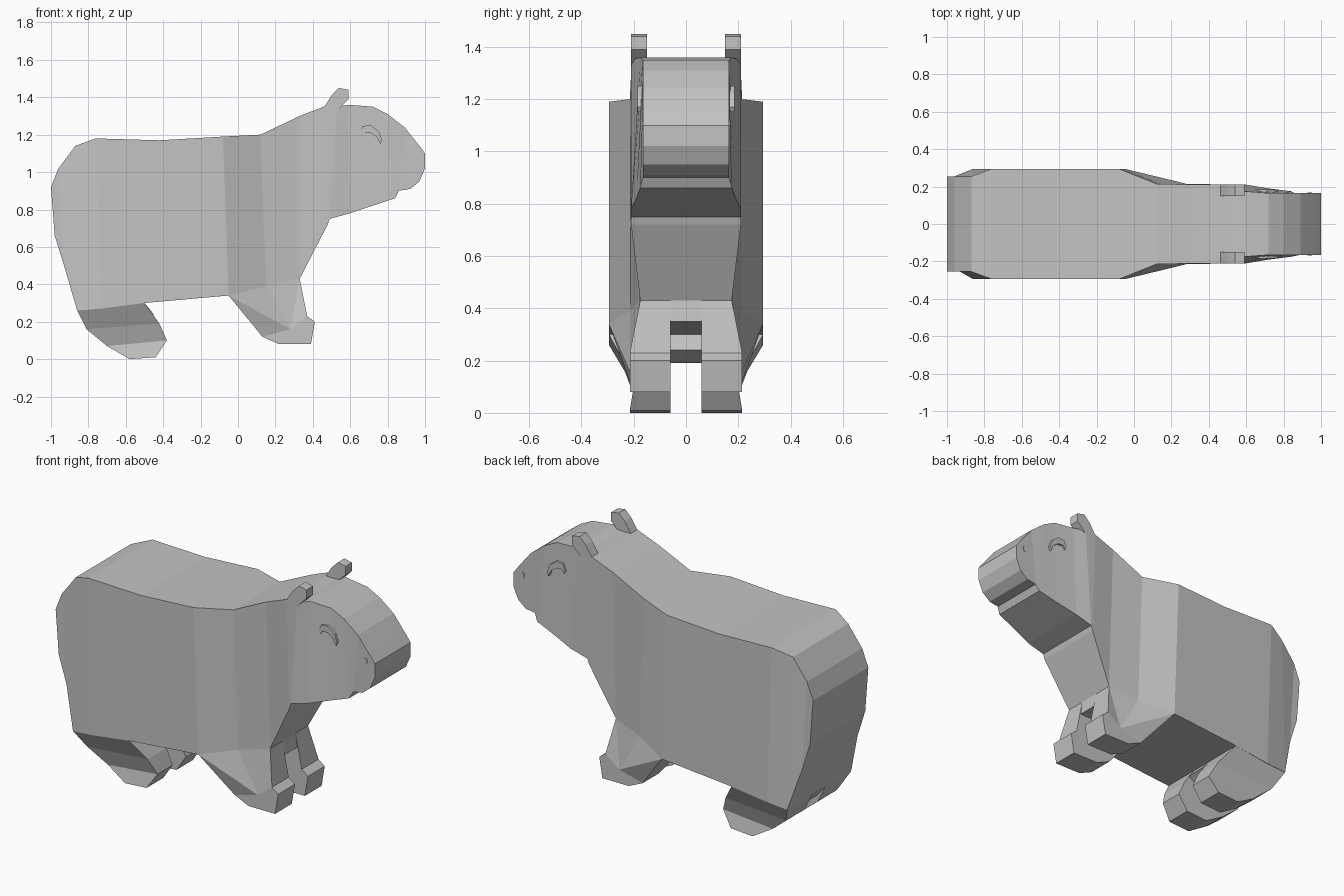
import bpy
import bmesh
from math import cos, sin, pi

cube = bpy.data.objects.get("Cube")
if cube:
    bpy.data.objects.remove(cube, do_unlink=True)

shade = (0.55, 0.55, 0.55, 1)
grey = bpy.data.materials.new("plain grey")
grey.use_nodes = True
grey.diffuse_color = shade
grey.node_tree.nodes["Principled BSDF"].inputs["Base Color"].default_value = shade

# Half widths of the animal at its main regions
BELLY = 0.295
RUMP = 0.255
THIGH = 0.235
PAW = 0.215
NECK = 0.21
ANKLE = 0.2
JAW = 0.19
CHEST = 0.175
SNOUT = 0.165
GAP = 0.06


def finish(name, bm, mirror=False):
    bmesh.ops.recalc_face_normals(bm, faces=bm.faces)
    mesh = bpy.data.meshes.new(name)
    bm.to_mesh(mesh)
    bm.free()
    mesh.materials.append(grey)
    obj = bpy.data.objects.new(name, mesh)
    bpy.context.collection.objects.link(obj)
    if mirror:
        modifier = obj.modifiers.new("Mirror", 'MIRROR')
        modifier.use_axis = (False, True, False)
        modifier.use_mirror_merge = False


def loft(name, stations):
    """Each station: top (x, z), bottom (x, z), top and bottom half width."""
    bm = bmesh.new()
    rings = []
    for top, bottom, top_width, bottom_width in stations:
        ring = []
        for (x, z), y in ((top, -top_width), (top, top_width),
                          (bottom, bottom_width), (bottom, -bottom_width)):
            ring.append(bm.verts.new((x, y, z)))
        rings.append(ring)
    for back, front in zip(rings, rings[1:]):
        for i in range(4):
            bm.faces.new((back[i - 1], back[i], front[i], front[i - 1]))
    bm.faces.new(rings[0])
    bm.faces.new(rings[-1])
    finish(name, bm)


def slab(name, outline, inner, hub=None, strips=False, mirror=True):
    """Side outline of (x, z, outer y), closed by a flat inner side."""
    bm = bmesh.new()
    outside = [bm.verts.new((x, y, z)) for x, z, y in outline]
    inside = [bm.verts.new((x, inner, z)) for x, z, y in outline]
    count = len(outline)
    for i in range(count):
        bm.faces.new((outside[i - 1], outside[i], inside[i], inside[i - 1]))
    bm.faces.new(inside)
    if hub:
        x, z, y = hub
        centre = bm.verts.new((x, y, z))
        for i in range(count):
            bm.faces.new((outside[i - 1], outside[i], centre))
    elif strips:
        for i in range(count // 2 - 1):
            bm.faces.new((outside[i], outside[i + 1], outside[-2 - i], outside[-1 - i]))
    else:
        bm.faces.new(outside)
    finish(name, bm, mirror)


def flat(points, y):
    return [(point[0], point[1], y) for point in points]


def arc(x, z, across, up, turn, steps, tilt=0):
    """Points along an elliptical arc that starts on the +x side."""
    angles = [turn * i / steps for i in range(steps + 1)]
    return [(x + across * cos(a), z + up * sin(a) - tilt * cos(a)) for a in angles]


# Trunk and neck
loft("body", [
    ((-1, 0.92), (-0.98, 0.66), RUMP, RUMP),
    ((-0.96, 1.02), (-0.93, 0.5), RUMP, RUMP),
    ((-0.87, 1.14), (-0.86, 0.26), RUMP, BELLY),
    ((-0.76, 1.18), (-0.73, 0.27), BELLY, BELLY),
    ((-0.42, 1.17), (-0.5, 0.3), BELLY, BELLY),
    ((-0.08, 1.19), (-0.05, 0.34), BELLY, BELLY),
    ((0.12, 1.2), (0.15, 0.39), PAW, PAW),
    ((0.33, 1.3), (0.33, 0.43), NECK, CHEST),
    ((0.46, 1.35), (0.48, 0.72), NECK, NECK),
    ((0.53, 1.35), (0.49, 0.75), NECK, NECK),
])

# Head, tapering to a blunt muzzle
loft("head", [
    ((0.53, 1.35), (0.49, 0.75), NECK, NECK),
    ((0.59, 1.36), (0.6, 0.78), CHEST, NECK),
    ((0.72, 1.35), (0.72, 0.82), SNOUT, JAW),
    ((0.8, 1.31), (0.84, 0.86), SNOUT, CHEST),
    ((0.89, 1.24), (0.86, 0.9), SNOUT, SNOUT),
    ((0.97, 1.14), (0.92, 0.91), SNOUT, SNOUT),
    ((1, 1.1), (0.97, 0.95), SNOUT, SNOUT),
    ((1, 1.05), (1, 1.02), SNOUT, SNOUT),
])

# Front legs, fanned around the wrist and joined by a chest bridge
front_leg = [
    (-0.05, 0.34, BELLY), (0.15, 0.39, PAW), (0.33, 0.43, CHEST),
    (0.37, 0.23, PAW), (0.41, 0.2, PAW), (0.39, 0.08, PAW),
    (0.22, 0.08, PAW), (0.13, 0.12, PAW),
]
slab("front_leg", front_leg, GAP, hub=(0.28, 0.16, PAW))
slab("chest_bridge", flat(front_leg[:3] + [(0.34, 0.35)], GAP), -GAP, mirror=False)

# Hind legs, banded from thigh to foot and joined by a rump bridge
hind_leg = [
    (-0.5, 0.3, BELLY), (-0.42, 0.19, THIGH), (-0.38, 0.1, ANKLE), (-0.44, 0.01, PAW),
    (-0.58, 0, PAW), (-0.7, 0.07, ANKLE), (-0.81, 0.16, THIGH), (-0.86, 0.26, BELLY),
]
slab("hind_leg", hind_leg, GAP, strips=True)
rump = [hind_leg[-1], hind_leg[0], (-0.45, 0.24), (-0.54, 0.19), (-0.8, 0.19)]
slab("rump_bridge", flat(rump, GAP), -GAP, mirror=False)

# Ears
ear = [(0.45, 1.33), (0.5, 1.41), (0.54, 1.45), (0.59, 1.44), (0.59, 1.39), (0.52, 1.32)]
slab("ear", flat(ear, NECK), 0.15)

# Closed, curved eyelids and nostrils lying on the head sides
lid = arc(0.71, 1.19, 0.06, 0.06, pi, 4, tilt=0.02)
crease = arc(0.71, 1.17, 0.05, 0.04, pi, 4, tilt=0.02)
slab("eyelid", flat(lid + crease[::-1], JAW - 0.005), SNOUT)
nostril = arc(0.94, 1.1, 0.012, 0.02, 2 * pi, 6)[:-1]
slab("nostril", flat(nostril, SNOUT + 0.003), SNOUT - 0.003)
